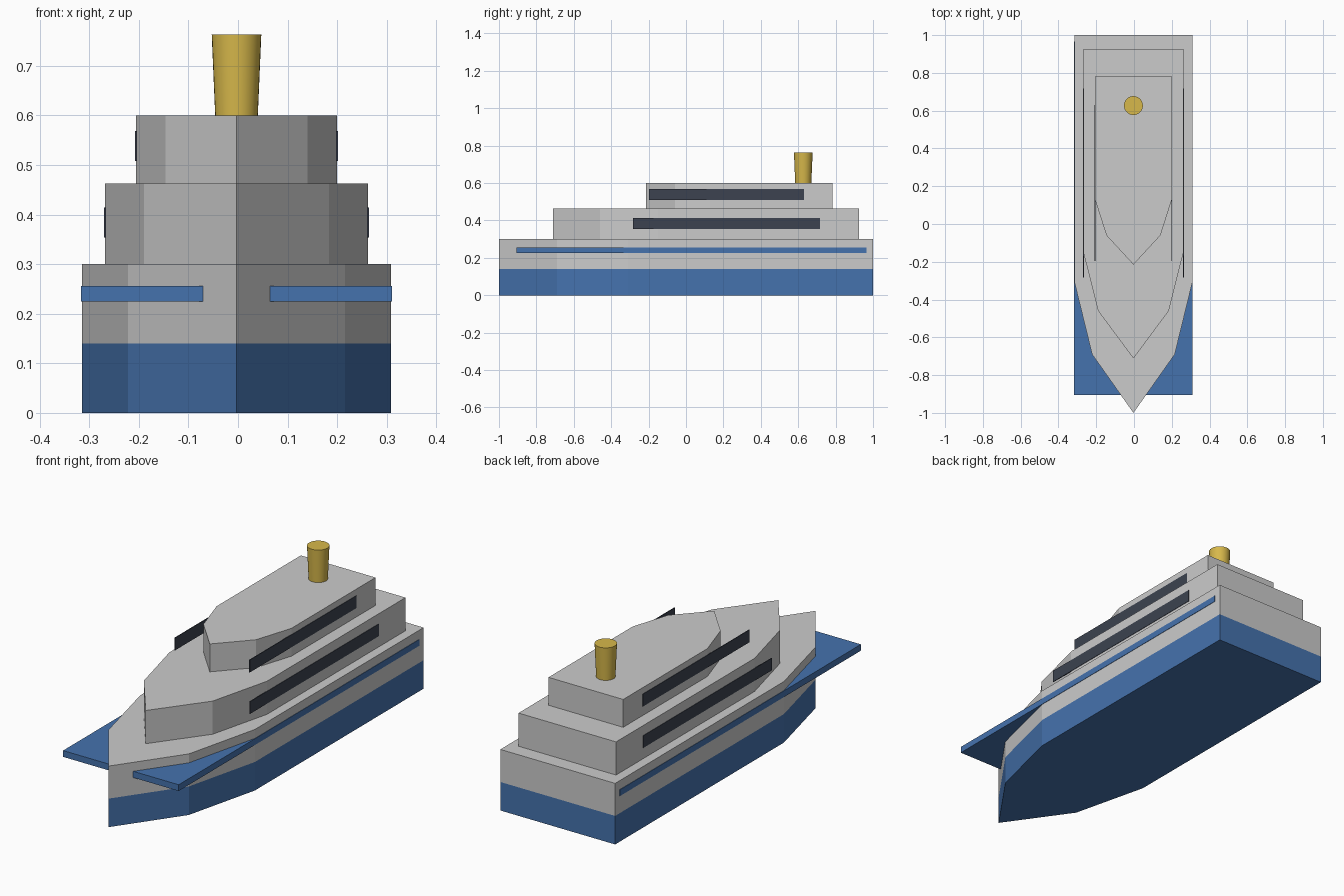
import bpy, bmesh
from mathutils import Matrix, Vector

if "Cube" in bpy.data.objects:
    bpy.data.objects.remove(bpy.data.objects["Cube"])

CX = -0.003  # ship centreline


def material(name, rgb):
    m = bpy.data.materials.new(name)
    m.diffuse_color = (*rgb, 1)
    m.use_nodes = True
    m.node_tree.nodes["Principled BSDF"].inputs["Base Color"].default_value = m.diffuse_color
    return m


BLUE = material("blue_paint", (0.06, 0.17, 0.42))
DARK = material("dark_glass", (0.045, 0.055, 0.08))
YELLOW = material("yellow_paint", (0.68, 0.48, 0.07))


def finish(name, bm, mat=None):
    bmesh.ops.recalc_face_normals(bm, faces=bm.faces)
    mesh = bpy.data.meshes.new(name)
    bm.to_mesh(mesh)
    bm.free()
    ob = bpy.data.objects.new(name, mesh)
    bpy.context.collection.objects.link(ob)
    if mat:
        mesh.materials.append(mat)
    return ob


def deck(name, half_side, z0, z1, mat=None):
    """Extrude a mirrored deck outline; half_side runs from stern to bow tip."""
    outline = half_side + [(-x, y) for x, y in reversed(half_side[:-1])]
    bm = bmesh.new()
    face = bm.faces.new([bm.verts.new((CX + x, y, z0)) for x, y in outline])
    ext = bmesh.ops.extrude_face_region(bm, geom=[face])
    top = [v for v in ext["geom"] if isinstance(v, bmesh.types.BMVert)]
    bmesh.ops.translate(bm, verts=top, vec=(0, 0, z1 - z0))
    return finish(name, bm, mat)


def box(name, lo, hi, mat):
    lo, hi = Vector(lo), Vector(hi)
    bm = bmesh.new()
    bmesh.ops.create_cube(bm, size=1, matrix=Matrix.Translation((lo + hi) / 2)
                          @ Matrix.Diagonal((*(hi - lo), 1)))
    return finish(name, bm, mat)


# Hull and the two upper decks
hull = [(0.312, 1), (0.312, -0.31), (0.219, -0.69), (0, -1)]
deck("lower_hull", hull, 0, 0.14, BLUE)
deck("upper_hull", hull, 0.14, 0.30)
deck("middle_deck", [(0.265, 0.926), (0.265, -0.15), (0.187, -0.46), (0, -0.712)], 0.30, 0.463)
deck("top_deck", [(0.203, 0.782), (0.203, 0.128), (0.143, -0.06), (0, -0.215)], 0.463, 0.60)

# Stripe slab running through the hull
box("hull_stripe", (CX - 0.314, -0.905, 0.225), (CX + 0.314, 0.965, 0.256), BLUE)

# Thin window bands on both sides
for level, x, y0, y1, z0, z1 in [("middle", 0.265, -0.283, 0.717, 0.354, 0.414),
                                 ("top", 0.203, -0.197, 0.63, 0.508, 0.569)]:
    for side, s in (("left", -1), ("right", 1)):
        c = CX + s * x
        box(f"{level}_windows_{side}", (c - 0.002, y0, z0), (c + 0.002, y1, z1), DARK)

# Flared funnel
bm = bmesh.new()
bmesh.ops.create_cone(bm, cap_ends=True, segments=32, radius1=0.043, radius2=0.05,
                      depth=0.163, matrix=Matrix.Translation((CX, 0.627, 0.6815)))
funnel = finish("funnel", bm, YELLOW)
bpy.context.view_layer.objects.active = funnel
funnel.select_set(True)
bpy.ops.object.shade_smooth_by_angle()
